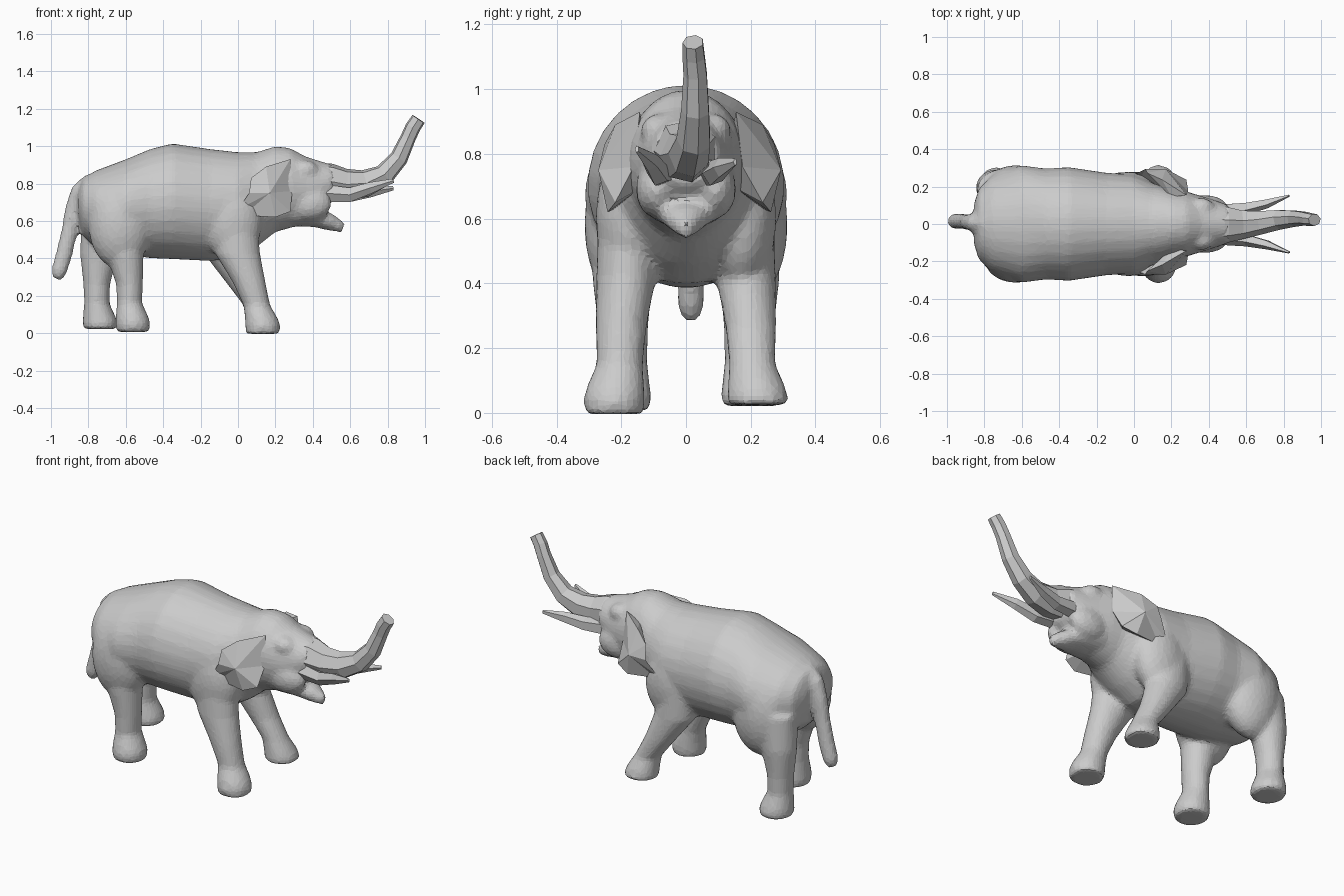
import bpy, bmesh, math
from mathutils import Vector


def loft(bm, path, sides=20, normal=None):
    """Skin elliptical rings; path items are (x, y, z, half_y, half_up)."""
    pts = [Vector(p[:3]) for p in path]
    rings = []
    for i, p in enumerate(path):
        t = Vector(normal) if normal else (pts[min(i + 1, len(pts) - 1)] - pts[max(i - 1, 0)]).normalized()
        side = Vector((0, 1, 0))
        side = (side - t * side.dot(t)).normalized()
        up = t.cross(side)
        ring = []
        for k in range(sides):
            a = 2 * math.pi * (k + 0.5) / sides
            ring.append(bm.verts.new(pts[i] + side * math.cos(a) * p[3] + up * math.sin(a) * p[4]))
        rings.append(ring)
    for r, s in zip(rings, rings[1:]):
        for k in range(sides):
            n = (k + 1) % sides
            bm.faces.new((r[k], r[n], s[n], s[k]))
    bm.faces.new(rings[0][::-1])
    bm.faces.new(rings[-1])


def ball(bm, c, r):
    new = bmesh.ops.create_icosphere(bm, subdivisions=3, radius=1)["verts"]
    for v in new:
        v.co = Vector((v.co.x * r[0] + c[0], v.co.y * r[1] + c[1], v.co.z * r[2] + c[2]))


def finish(bm, name):
    bmesh.ops.recalc_face_normals(bm, faces=bm.faces)
    me = bpy.data.meshes.new(name)
    bm.to_mesh(me)
    bm.free()
    ob = bpy.data.objects.new(name, me)
    bpy.context.collection.objects.link(ob)
    return ob


# torso and head: (x, bottom, top, half width)
bm = bmesh.new()
torso = [(-.855, .62, .77, .11), (-.83, .52, .83, .19), (-.76, .45, .87, .26),
         (-.6, .42, .93, .315), (-.47, .4, .985, .297), (-.35, .395, 1.015, .305),
         (-.15, .385, .985, .275), (0, .4, .968, .265), (.1, .46, .968, .22),
         (.2, .54, 1.0, .185), (.28, .562, .99, .175), (.36, .58, .945, .15),
         (.44, .64, .92, .125), (.51, .705, .9, .1)]
loft(bm, [(x, 0, (b + t) / 2, w, (t - b) / 2) for x, b, t, w in torso], 28, (1, 0, 0))

# brow, cheek and chest masses
for s in (-1, 1):
    ball(bm, (.36, s * .085, .87), (.07, .055, .055))
    ball(bm, (.38, s * .09, .69), (.12, .065, .09))
    ball(bm, (-.03, s * .17, .6), (.16, .11, .22))
    ball(bm, (-.63, s * .19, .58), (.17, .125, .24))

# open lower jaw
loft(bm, [(.3, 0, .64, .13, .07), (.42, 0, .62, .095, .055), (.5, 0, .59, .06, .045),
          (.565, 0, .56, .02, .027)], 14)

# front legs, the left one swept back further at the shoulder
for s, sweep, lift in ((-1, 0, 0), (1, -.06, .028)):
    loft(bm, [(-.03 + sweep, s * .17, .64, .1, .13), (0 + sweep, s * .185, .42, .093, .12),
              (.06 + sweep * .6, s * .2, .27, .08, .088), (.1, s * .205, .15, .072, .072),
              (.125, s * .218, .08, .09, .088), (.133, s * .222, .04, .096, .095),
              (.133, s * .222, lift - .004, .09, .09)], 20, (0, 0, -1))

# hind legs, the left one further back
for s, dx, lift in ((-1, 0, .01), (1, -.175, .025)):
    loft(bm, [(-.62 + dx * .5, s * .18, .62, .11, .13), (-.605 + dx * .8, s * .195, .42, .095, .1),
              (-.58 + dx, s * .195, .26, .078, .072), (-.58 + dx, s * .195, .16, .076, .068),
              (-.565 + dx, s * .205, .08, .095, .09), (-.562 + dx, s * .205, .05, .1, .095),
              (-.562 + dx, s * .205, lift - .004, .092, .088)], 20, (0, 0, -1))

# tail
loft(bm, [(-.78, 0, .8, .06, .06), (-.85, .005, .75, .048, .05), (-.885, .01, .66, .042, .042),
          (-.9, .012, .55, .042, .044), (-.93, .015, .42, .043, .045), (-.957, .015, .33, .043, .043),
          (-.968, .015, .287, .025, .025)], 14)

body = finish(bm, "body")
m = body.modifiers.new("fuse", "REMESH")
m.mode, m.voxel_size = "VOXEL", .015
m = body.modifiers.new("soften", "SMOOTH")
m.factor, m.iterations = .5, 7
m = body.modifiers.new("facets", "DECIMATE")
m.ratio = .25

# raised low-poly trunk
bm = bmesh.new()
loft(bm, [(.4, 0, .81, .11, .105), (.5, 0, .81, .1, .098), (.58, 0, .795, .08, .085),
          (.68, .01, .80, .065, .075), (.78, .025, .845, .055, .06), (.86, .03, .935, .045, .05),
          (.91, .03, 1.045, .038, .042), (.935, .025, 1.1, .036, .042),
          (.965, .022, 1.145, .033, .04)], 7)
finish(bm, "trunk")

# tusks
for s, z, name in ((-1, .815, "right_tusk"), (1, .775, "left_tusk")):
    bm = bmesh.new()
    loft(bm, [(.44, s * .07, .75, .04, .05), (.6, s * .085, .74, .035, .04),
              (.71, s * .11, (.74 + z) / 2, .026, .032), (.83, s * .152, z, .006, .012)], 5)
    finish(bm, name)

# faceted ears: a bulging fan, thickened
rim = [(.28, .15, .93), (.15, .23, .89), (.07, .265, .83), (.06, .285, .75), (0, .255, .66),
       (.03, .23, .63), (.2, .255, .62), (.28, .23, .65), (.29, .17, .76)]
for s, name in ((-.95, "right_ear"), (1.03, "left_ear")):
    bm = bmesh.new()
    vs = [bm.verts.new((x, s * y, z)) for x, y, z in rim]
    hub = bm.verts.new((.17, s * .285, .75))
    root = [bm.verts.new((.2, s * .14, z)) for z in (.88, .7)]
    for i in range(len(vs)):
        bm.faces.new((vs[i], vs[(i + 1) % len(vs)], hub))
    # inner side closes the ear on to the head
    bm.faces.new((vs[8], root[0], vs[0]))
    bm.faces.new((vs[0], root[0], vs[2], vs[1]))
    bm.faces.new((vs[2], root[0], root[1], vs[3]))
    bm.faces.new((vs[3], root[1], vs[5], vs[4]))
    bm.faces.new((vs[5], root[1], vs[7], vs[6]))
    bm.faces.new((vs[7], root[1], root[0], vs[8]))
    bmesh.ops.triangulate(bm, faces=bm.faces)
    finish(bm, name)
